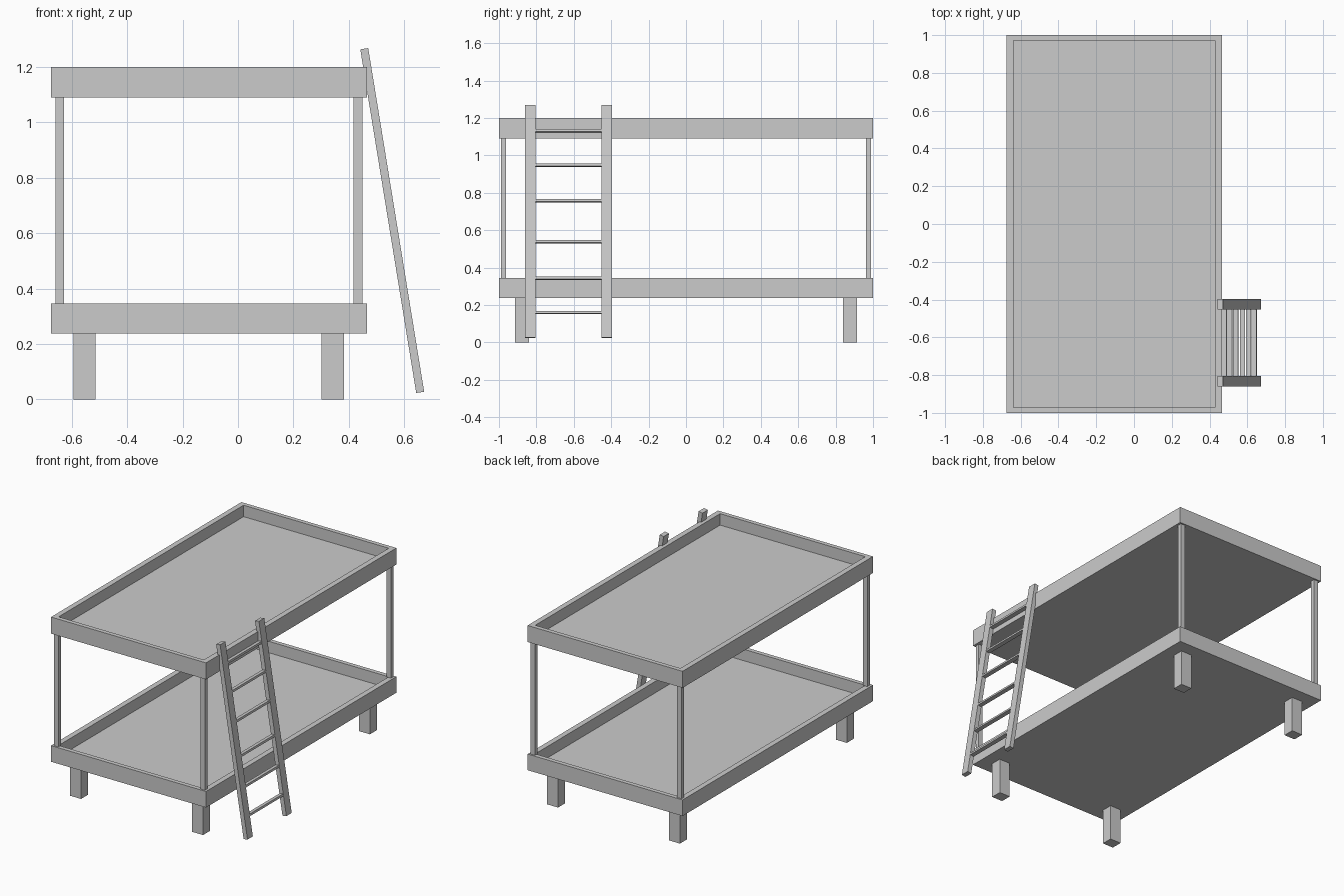
import bpy, math
from mathutils import Vector, Matrix

if "Cube" in bpy.data.objects:
    bpy.data.objects.remove(bpy.data.objects["Cube"])

X0, X1 = -0.675, 0.465      # bed width extents
CUBE = [(x, y, z) for x in (0, 1) for y in (0, 1) for z in (0, 1)]
FACES = [(0, 1, 3, 2), (4, 6, 7, 5), (0, 4, 5, 1), (2, 3, 7, 6), (0, 2, 6, 4), (1, 5, 7, 3)]


def box(name, lo, hi, matrix=None):
    mesh = bpy.data.meshes.new(name)
    verts = [tuple(lo[i] + c[i] * (hi[i] - lo[i]) for i in range(3)) for c in CUBE]
    mesh.from_pydata(verts, [], FACES)
    obj = bpy.data.objects.new(name, mesh)
    bpy.context.collection.objects.link(obj)
    if matrix:
        obj.matrix_world = matrix
    return obj


def bunk(label, z0, z1):
    # four side boards around a recessed base panel
    xi0, xi1, yi = X0 + 0.036, X1 - 0.036, 0.971
    box(label + "_left_rail", (X0, -1, z0), (xi0, 1, z1))
    box(label + "_right_rail", (xi1, -1, z0), (X1, 1, z1))
    box(label + "_front_rail", (xi0, -1, z0), (xi1, -yi, z1))
    box(label + "_back_rail", (xi0, yi, z0), (xi1, 1, z1))
    box(label + "_base_panel", (xi0, -yi, z0), (xi1, yi, z1 - 0.076))


bunk("lower_bunk", 0.238, 0.345)
bunk("upper_bunk", 1.09, 1.2)

# legs and corner posts
for side, y in (("front", -1), ("back", 1)):
    for hand, lx, px in (("left", -0.595, -0.66), ("right", 0.302, 0.418)):
        box(f"{side}_{hand}_leg", (lx, y * 0.8765 - 0.0365, 0), (lx + 0.08, y * 0.8765 + 0.0365, 0.238))
        box(f"{side}_{hand}_post", (px, y * 0.976 - 0.014, 0.345), (px + 0.032, y * 0.976 + 0.014, 1.09))

# leaning ladder, built upright then tilted about its foot
foot, top = Vector((0.658, 0, 0.025)), Vector((0.456, 0, 1.266))
length = (top - foot).length
tilt = math.atan2(top.x - foot.x, top.z - foot.z)
lean = Matrix.Translation(foot) @ Matrix.Rotation(tilt, 4, 'Y')
for name, y in (("front", -0.86), ("back", -0.452)):
    box(f"ladder_{name}_stringer", (-0.0145, y, 0), (0.0145, y + 0.056, length), lean)

for i, z in enumerate((0.16, 0.343, 0.538, 0.757, 0.947, 1.132)):
    d = (z - foot.z) / math.cos(tilt)
    box(f"ladder_rung_{i + 1}", (-0.0135, -0.804, d - 0.007), (0.0135, -0.452, d + 0.007), lean)
